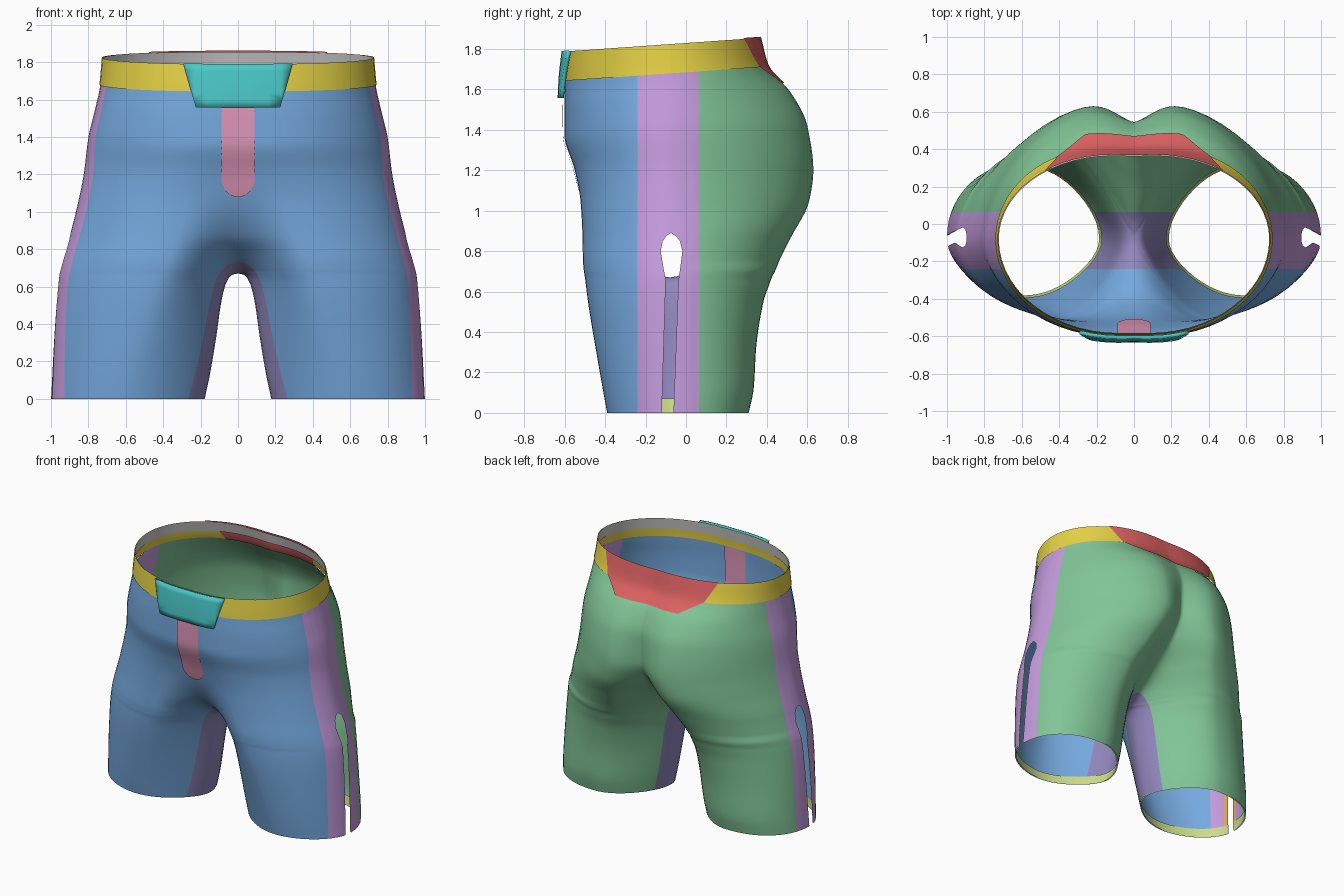
import bpy, bmesh, math
from mathutils import Vector

if "Cube" in bpy.data.objects:
    bpy.data.objects.remove(bpy.data.objects["Cube"])

# Half cross-sections: z, inner leg x, front centre depth, front peak x, y, outer x, back peak x, y, back centre depth, roundness
ROWS = [
    (0.00, .178, 0, .59, -.39, 1.0, .56, .31, 0, .9),
    (0.12, .152, 0, .57, -.412, .994, .55, .335, 0, .92),
    (0.32, .118, 0, .52, -.447, .984, .52, .347, 0, .95),
    (0.55, .083, 0, .45, -.485, .968, .46, .383, 0, 1.0),
    (0.63, .058, 0, .42, -.495, .960, .43, .41, 0, 1.03),
    (0.67, 0, 0, .40, -.50, .955, .42, .425, 0, 1.05),
    (0.70, 0, .105, .39, -.505, .948, .41, .44, .10, 1.05),
    (0.76, 0, .20, .37, -.51, .932, .38, .465, .19, 1.1),
    (0.87, 0, .33, .33, -.512, .90, .32, .52, .34, 1.1),
    (1.05, 0, .425, .27, -.522, .855, .26, .61, .53, 1.2),
    (1.20, 0, .467, .20, -.55, .825, .22, .63, .615, 1.2),
    (1.40, 0, .52, .12, -.602, .80, .22, .60, .625, 1.2),
    (1.55, 0, .52, .10, -.602, .765, .21, .52, .575, 1.15),
    (1.69, 0, .516, .08, -.597, .735, .16, .40, .472, 1.0),
    (1.83, 0, .501, .08, -.582, .722, .12, .362, .44, 1.0),
]
# squared so that the crotch saddle is rounded
ROWS = [(r[0], r[1]**2 - r[2]**2, *r[3:8], r[1]**2 - r[8]**2, r[9]) for r in ROWS]
# Side slit: z, front edge y, back edge y
SLIT = [(0, -.12, -.062), (.66, -.10, -.037), (.72, -.112, -.028), (.80, -.125, -.018),
        (.85, -.115, -.03), (.875, -.098, -.05), (.89, -.075, -.075), (1.9, -.08, -.08)]
Q = 14
F, B, SIDE_F, SIDE_B = (0, 2 * Q), (2 * Q, 4 * Q), -.24, .065


def lerp_table(tab, t, k=0):
    for a, b in zip(tab, tab[1:]):
        if t <= b[k]:
            break
    f = max(0, min(1, (t - a[k]) / ((b[k] - a[k]) or 1e-9)))
    return [p + (q - p) * f for p, q in zip(a, b)]


def ramp(z, a, b):
    t = max(0, min(1, (z - a) / (b - a)))
    return t * t * (3 - 2 * t)


def params(z):
    # monotone cubic blend of the table rows
    i = next((i for i in range(len(ROWS) - 1) if z <= ROWS[i + 1][0]), len(ROWS) - 2)
    h = ROWS[i + 1][0] - ROWS[i][0]
    t = (z - ROWS[i][0]) / h

    def slope(j, c):
        d = [(ROWS[k + 1][c] - ROWS[k][c]) / (ROWS[k + 1][0] - ROWS[k][0])
             for k in (j - 1, j) if 0 <= k < len(ROWS) - 1]
        if len(d) == 1:
            return d[0]
        return 2 * d[0] * d[1] / (d[0] + d[1]) if d[0] * d[1] > 0 else 0
    return [(2*t**3 - 3*t*t + 1) * ROWS[i][c] + (3*t*t - 2*t**3) * ROWS[i + 1][c]
            + h * (t**3 - 2*t*t + t) * slope(i, c) + h * (t**3 - t*t) * slope(i + 1, c)
            for c in range(1, 9)]


def inner_arc(x2, d2, xp, yp, f, g=2):
    # saddle profile from the centre plane or inner leg to the peak
    s = math.sin(f * math.pi / 2)
    dev = math.sqrt(d2 + ((yp + .08) ** 2 - d2) * s ** g)
    return math.sqrt(x2 + (xp * xp - x2) * f * f), -.08 + math.copysign(dev, yp)


def section(z, off=0):
    # front centre -> outer side -> back centre, pushed out by off
    h, xf, yf, xo, xb, yb, hb, e = params(z)
    x2 = max(0, h) if z < .67 else 0
    df, db = (max(0, -h), max(0, -hb)) if z > .67 else (0, 0)
    ef, g = 1.1 - .1 * ramp(z, 1.2, 1.6), 2 - .8 * ramp(z, .85, 1.1)
    pts = []
    for i in range(4 * Q + 1):
        q, a = divmod(i, Q)
        f = a / Q
        s, c = math.sin(f * math.pi / 2), max(0, math.cos(f * math.pi / 2))
        if q == 0:
            p = inner_arc(x2, df, xf, yf, f)
        elif q == 1:
            p = (xf + (xo - xf) * s**ef, -.08 + (yf + .08) * c**ef)
        elif q == 2:
            p = (xb + (xo - xb) * c**e, -.08 + (yb + .08) * s**e)
        else:
            p = inner_arc(x2, db, xb, yb, 1 - f if q == 3 else 0, g)
        pts.append(Vector(p))
    out = []
    for i, p in enumerate(pts):
        t = (pts[min(i + 1, 4 * Q)] - pts[max(i - 1, 0)]).normalized()
        if x2 == 0 and i in (0, 4 * Q):
            n = Vector((0, p.y + (off if i else -off)))
        else:
            n = p + Vector((t.y, -t.x)) * off
        n.x = max(0, n.x)
        out.append(n)
    return out


def place(x, y, z):
    # waist tilts upward toward the back
    return (x, y, z + .07 * y * ramp(z, 1.15, 1.65))


def steps(a, b, n):
    return [a + (b - a) * i / n for i in range(n + 1)]


def sheet(zs, cols, off=0):
    return [[place(p.x, p.y, z) for p in section(z, off)[cols[0]:cols[1] + 1]] for z in zs]


def side_sheet(zs, y0, y1, off=0, n=8):
    g = []
    for z in zs:
        tab = section(z, off)[Q:3 * Q + 1]
        g.append([place(lerp_table(tab, y, 1)[0], y, z) for y in steps(y0(z), y1(z), n)])
    return g


def part(name, color, grids, clips=(), thick=0):
    bm = bmesh.new()
    for g in grids:
        vs = [[bm.verts.new(p) for p in row] for row in g]
        for r, s in zip(vs, vs[1:]):
            for i in range(len(r) - 1):
                bm.faces.new((r[i], r[i + 1], s[i + 1], s[i]))
    bmesh.ops.remove_doubles(bm, verts=bm.verts, dist=1e-4)
    for co, no in clips:
        bmesh.ops.bisect_plane(bm, geom=bm.verts[:] + bm.edges[:] + bm.faces[:], dist=1e-6,
                               plane_co=co, plane_no=no, clear_outer=True)
    me = bpy.data.meshes.new(name)
    bm.to_mesh(me)
    bm.free()
    me.polygons.foreach_set("use_smooth", [True] * len(me.polygons))
    ob = bpy.data.objects.new(name, me)
    bpy.context.collection.objects.link(ob)
    ob.modifiers.new("Mirror", 'MIRROR').merge_threshold = .0005
    if thick:
        m = ob.modifiers.new("Solidify", 'SOLIDIFY')
        m.thickness, m.offset = thick, 0
    if color:
        mat = bpy.data.materials.new(name)
        mat.diffuse_color = (*color, 1)
        mat.use_nodes = True
        mat.node_tree.nodes["Principled BSDF"].inputs["Base Color"].default_value = mat.diffuse_color
        me.materials.append(mat)


BLUE, GREEN, PURPLE = (.18, .40, .74), (.22, .56, .31), (.55, .33, .72)
YELLOW, RED, TEAL = (.78, .64, .06), (.72, .12, .12), (.07, .58, .58)
PINK, VIOLET, LIME, ORANGE = (.74, .31, .48), (.28, .24, .50), (.60, .72, .25), (.85, .42, .08)

legs = steps(0, .6, 16) + steps(.61, .66, 5) + steps(.665, .71, 9) + steps(.72, .9, 18)
rows = legs + steps(.93, 1.69, 24)

# Main panels
part("front_panel", BLUE, [sheet(rows, F)], [((0, SIDE_F, 0), (0, 1, 0))])
part("back_panel", GREEN, [sheet(rows, B)], [((0, SIDE_B, 0), (0, -1, 0))])
part("crotch_gusset", VIOLET, [sheet(legs, (0, Q)), sheet(legs, (3 * Q, 4 * Q))],
     [((0, SIDE_F, 0), (0, -1, 0)), ((0, SIDE_B, 0), (0, 1, 0))])

# Side panels with keyhole slit
left = lambda z: lerp_table(SLIT, z)[1]
right = lambda z: lerp_table(SLIT, z)[2]
srows = sorted(set(rows + [.875, .883, .89]))
part("side_panel", PURPLE, [side_sheet(srows, lambda z: SIDE_F, left),
                            side_sheet(srows, right, lambda z: SIDE_B)])
low = steps(0, .65, 16)
part("slit_facing", ORANGE, [side_sheet(low, lambda z: left(z) - .03, left, -.006, 2),
                             side_sheet(low, right, lambda z: right(z) + .03, -.006, 2)])

# Leg hems
hem = steps(0, .07, 3)
part("leg_hem_front", LIME, [sheet(hem, F, -.008)], [((0, -.12, 0), (0, 1, 0))])
part("leg_hem_back", LIME, [sheet(hem, B, -.008)], [((0, -.06, 0), (0, -1, 0))])
part("leg_hem_inner", LIME, [sheet(hem, (0, Q), -.008), sheet(hem, (3 * Q, 4 * Q), -.008)],
     [((0, -.12, 0), (0, -1, 0)), ((0, -.06, 0), (0, 1, 0))])

# Waistband, its lining and the back yoke
band = steps(1.685, 1.83, 6)
part("waistband_front", YELLOW, [sheet(band, F, .006)])
part("waistband_back", YELLOW, [sheet(band, B, .006)], [((.44, 0, 1.86), (-.16, 0, .08))])
part("waistband_lining", None, [sheet(steps(1.75, 1.829, 4), (0, 4 * Q), .001)])
part("back_yoke", RED, [sheet(steps(1.60, 1.835, 10), B, .010)],
     [((.48, 0, 1.86), (.16, 0, -.08)), ((.40, 0, 1.71), (.09, 0, -.16))])

# Front closure tab and fly
part("closure_tab", TEAL, [sheet(steps(1.60, 1.832, 6), F, .024)],
     [((.29, 0, 1.79), (.23, 0, -.065))], .02)


def fly(zs, off):
    g = []
    for z in zs:
        tab = section(z, off)[:2 * Q + 1]
        w = .088 * math.sqrt(max(.0001, 1 - (max(0, 1.17 - z) / .091) ** 2))
        g.append([place(x, lerp_table(tab, x)[1], z) for x in steps(0, w, 5)])
    return g


fz = [1.08, 1.082, 1.087, 1.095, 1.11, 1.13, 1.15] + steps(1.17, 1.69, 14)
part("fly_placket", PINK, [fly(fz, .008)])
part("fly_facing", PINK, [fly(fz, -.008)])
